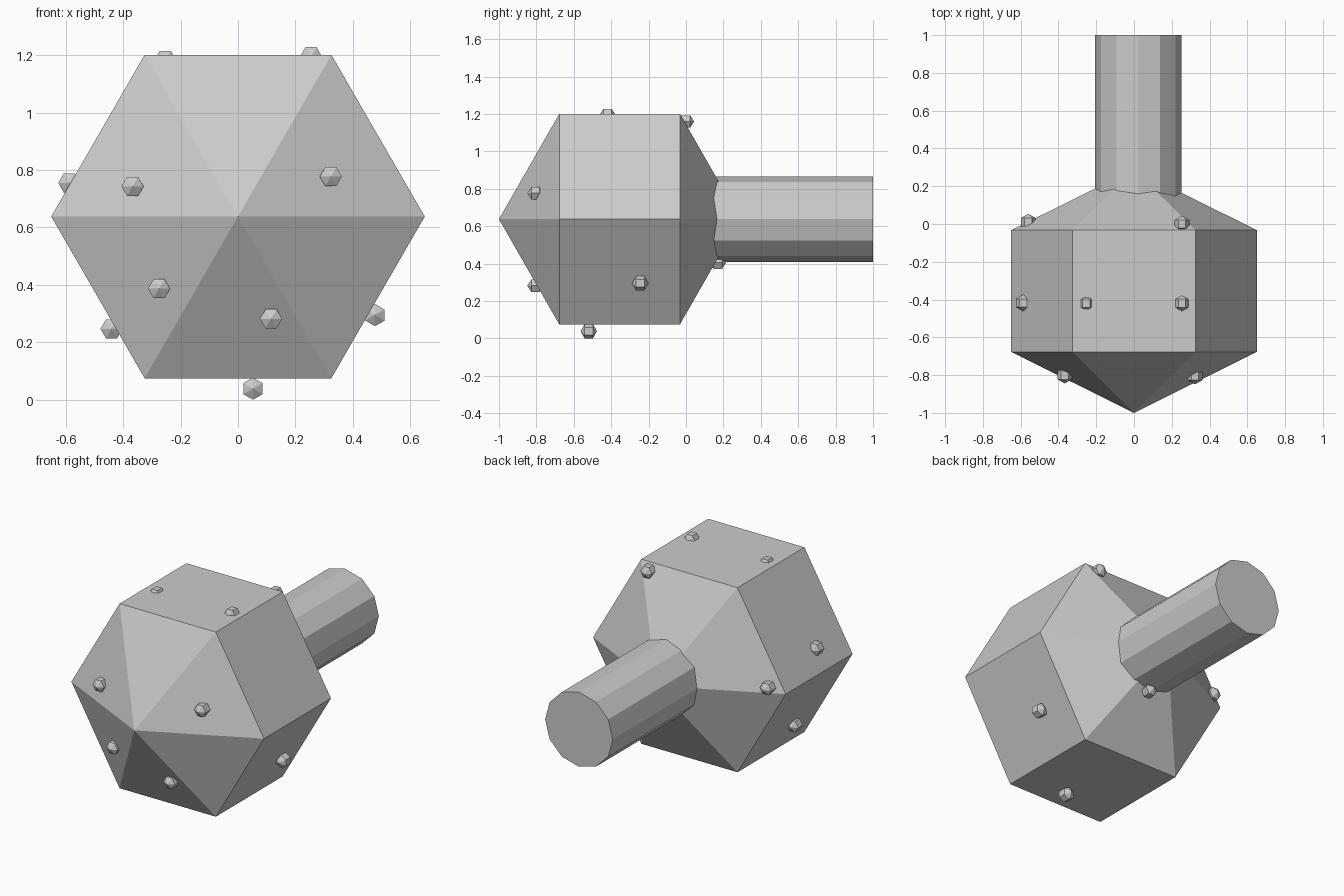
import bpy, bmesh
from math import sin, cos, radians, tau

if "Cube" in bpy.data.objects:
    bpy.data.objects.remove(bpy.data.objects["Cube"])


def lathe(name, profile, sides, centre, turn=0.0):
    """Faceted solid around the y axis from (y, radius) pairs; radius 0 makes a point."""
    bm = bmesh.new()
    cx, cy, cz = centre
    rings = []
    for y, r in profile:
        n = sides if r > 0 else 1
        rings.append([bm.verts.new((cx + r * cos(turn + tau * i / sides), cy + y,
                                    cz + r * sin(turn + tau * i / sides)))
                      for i in range(n)])
    for a, b in zip(rings, rings[1:]):
        for i in range(sides):
            j = (i + 1) % sides
            corners = [a[i % len(a)], a[j % len(a)], b[j % len(b)], b[i % len(b)]]
            bm.faces.new(list(dict.fromkeys(corners)))
    for ring in (rings[0], rings[-1]):
        if len(ring) > 1:
            bm.faces.new(ring)
    bmesh.ops.recalc_face_normals(bm, faces=bm.faces)
    mesh = bpy.data.meshes.new(name)
    bm.to_mesh(mesh)
    bm.free()
    obj = bpy.data.objects.new(name, mesh)
    bpy.context.collection.objects.link(obj)
    return obj


# Large six-sided head with pointed ends
lathe("head", [(-0.645, 0), (-0.3225, 0.65), (0.3225, 0.65), (0.645, 0)],
      6, (0, -0.355, 0.638))

# Twelve-sided handle, sunk into the back of the head
lathe("handle", [(0.0, 0.228), (1.0, 0.228)], 12, (0.0225, 0, 0.638))

# Small studs: x, y, z, turn in degrees
studs = [
    (-0.367, -0.80, 0.743, 0), (0.323, -0.805, 0.777, 0),    # front
    (-0.275, -0.80, 0.387, 0), (0.115, -0.805, 0.282, 0),
    (0.052, -0.52, 0.039, 30), (0.477, -0.245, 0.295, 30),   # underside, right
    (-0.44, -0.42, 0.247, 0), (-0.587, -0.418, 0.755, 0),    # left
    (-0.253, -0.42, 1.181, 0), (0.254, -0.42, 1.194, 0),     # top
    (0.254, 0.0, 1.16, 0), (-0.56, 0.01, 0.67, 0),           # back
    (0.034, 0.17, 0.405, 0),
]
for k, (x, y, z, turn) in enumerate(studs, 1):
    lathe(f"stud_{k}", [(-0.044, 0), (-0.022, 0.0385), (0.022, 0.0385), (0.044, 0)],
          6, (x, y, z), radians(turn))
